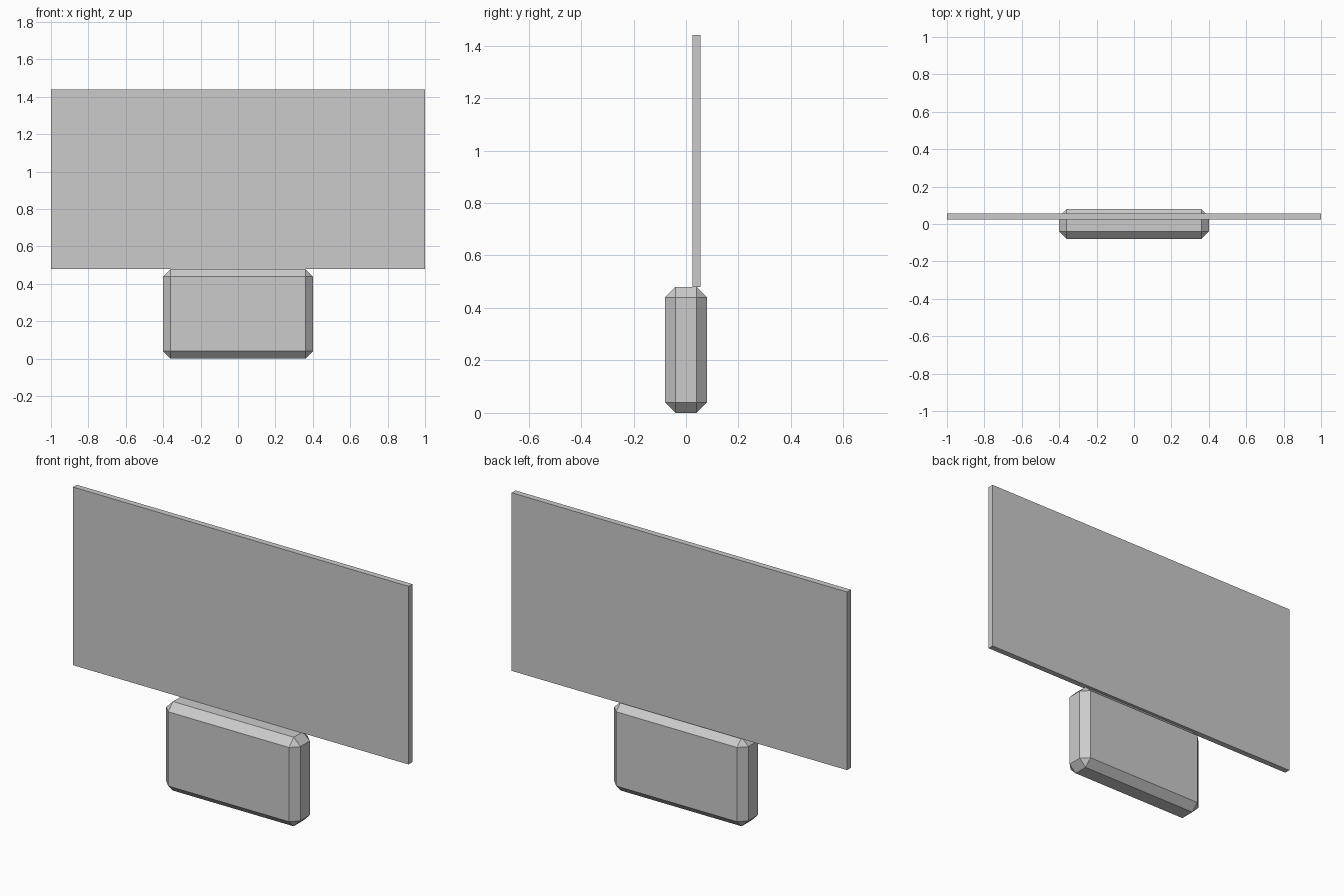
import bpy, bmesh
from mathutils import Vector

if "Cube" in bpy.data.objects:
    bpy.data.objects.remove(bpy.data.objects["Cube"])

grey = bpy.data.materials.new("plain grey")
grey.diffuse_color = (0.6, 0.6, 0.6, 1.0)
grey.use_nodes = True
grey.node_tree.nodes["Principled BSDF"].inputs["Base Color"].default_value = grey.diffuse_color


def box(name, lo, hi, chamfer=0.0):
    """Box between two corners, with optional one-step chamfer on all edges."""
    lo, hi = Vector(lo), Vector(hi)
    bm = bmesh.new()
    bmesh.ops.create_cube(bm, size=1.0)
    bmesh.ops.scale(bm, vec=hi - lo, verts=bm.verts)
    bmesh.ops.translate(bm, vec=(lo + hi) / 2, verts=bm.verts)
    if chamfer:
        bmesh.ops.bevel(bm, geom=bm.edges[:], offset=chamfer,
                        offset_type='OFFSET', segments=1, affect='EDGES')
    mesh = bpy.data.meshes.new(name)
    bm.to_mesh(mesh)
    bm.free()
    mesh.materials.append(grey)
    obj = bpy.data.objects.new(name, mesh)
    bpy.context.collection.objects.link(obj)
    return obj


# Chamfered lower block
box("base_block", (-0.4, -0.08, 0.0), (0.4, 0.08, 0.48), chamfer=0.04)

# Thin wide panel standing on the block, set towards the back
box("upper_panel", (-1.0, 0.024, 0.48), (1.0, 0.056, 1.44))
